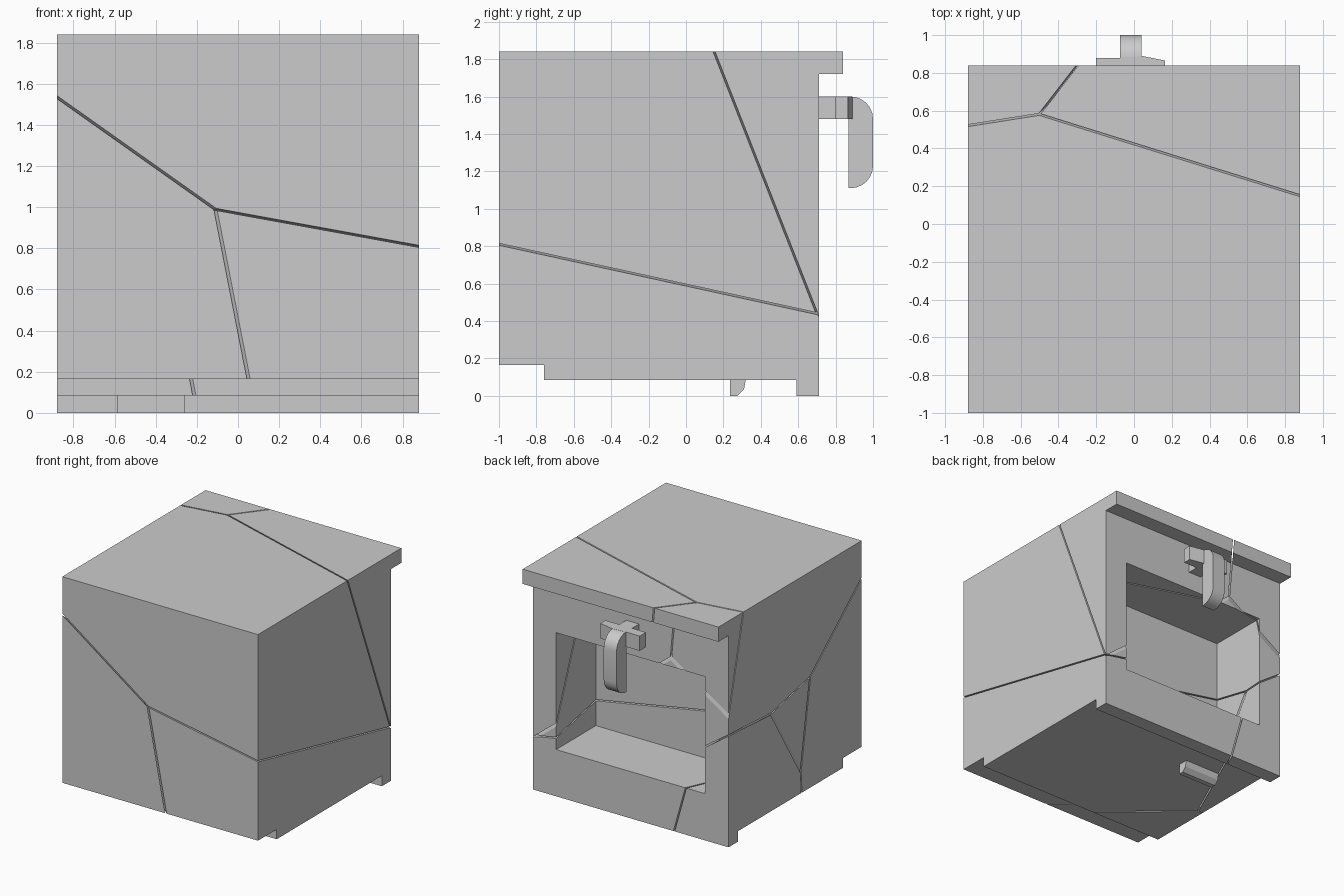
import bpy, bmesh, math
from mathutils import Vector

if "Cube" in bpy.data.objects:
    bpy.data.objects.remove(bpy.data.objects["Cube"])

HALF_GAP = 0.005


def add_object(name, bm):
    bmesh.ops.recalc_face_normals(bm, faces=bm.faces[:])
    mesh = bpy.data.meshes.new(name)
    bm.to_mesh(mesh)
    bm.free()
    ob = bpy.data.objects.new(name, mesh)
    bpy.context.collection.objects.link(ob)
    return ob


def prism(name, profile, lo, hi, axis):
    """Extrude a profile: (y, z) along x, or (x, y) along z."""
    bm = bmesh.new()
    place = (lambda a, b: (lo, a, b)) if axis == 'x' else (lambda a, b: (a, b, lo))
    face = bm.faces.new([bm.verts.new(place(a, b)) for a, b in profile])
    out = bmesh.ops.extrude_face_region(bm, geom=[face])
    step = Vector((hi - lo, 0, 0)) if axis == 'x' else Vector((0, 0, hi - lo))
    bmesh.ops.translate(bm, vec=step, verts=[v for v in out['geom'] if isinstance(v, bmesh.types.BMVert)])
    return add_object(name, bm)


def rect(a0, a1, b0, b1):
    return [(a0, b0), (a1, b0), (a1, b1), (a0, b1)]


def boolean(ob, other, operation):
    mod = ob.modifiers.new("cut", 'BOOLEAN')
    mod.operation, mod.object, mod.solver = operation, other, 'EXACT'
    deps = bpy.context.evaluated_depsgraph_get()
    mesh = bpy.data.meshes.new_from_object(ob.evaluated_get(deps))
    ob.modifiers.clear()
    ob.data = mesh


# Uncracked block: stepped underside and overhanging rear lip
block = prism("block", [(-1, .165), (-.76, .165), (-.76, .085), (.59, .085), (.59, 0), (.71, 0),
                        (.71, 1.72), (.84, 1.72), (.84, 1.84), (-1, 1.84)], -.88, .88, 'x')
# Rear pocket
pocket = prism("pocket", rect(.2, .9, .38, 1.33), -.67, .67, 'x')
boolean(block, pocket, 'DIFFERENCE')

# Each shard wins where its linear function (x, y, z, constant) is greatest
shards = {
    "upper_shard": (0, 0, 0, 0),
    "lower_right_shard": (-.182, -.218, -1, .752),
    "lower_left_shard": (-.792, -.928, -1.119, .093),
    "lower_back_shard": (-.826, .071, -1.18, .296),
    "upper_back_shard": (.3116, 1, .393, -1.147),
    "back_corner_shard": (-.223, 1.414, .345, -1.567),
}
for name, f in shards.items():
    bm = bmesh.new()
    bmesh.ops.create_cube(bm, size=6)
    for other, g in shards.items():
        if other == name:
            continue
        n = Vector(g[:3]) - Vector(f[:3])
        unit = n.normalized()
        point = -unit * ((g[3] - f[3]) / n.length + HALF_GAP)
        bmesh.ops.bisect_plane(bm, geom=bm.verts[:] + bm.edges[:] + bm.faces[:], dist=1e-6,
                               plane_co=point, plane_no=unit, clear_outer=True)
        rim = [e for e in bm.edges if e.is_boundary]
        if rim:
            bmesh.ops.holes_fill(bm, edges=rim, sides=0)
    boolean(add_object(name, bm), block, 'INTERSECT')

for helper in (block, pocket):
    bpy.data.objects.remove(helper, do_unlink=True)

# Catch under the block
prism("bottom_catch", [(.235, .09), (.235, 0), (.275, 0), (.31, .035), (.32, .09)], -.585, -.26, 'x')

# Rear handle: stem, crossbar and rounded hanging tab
prism("handle_stem", rect(-.075, .04, .70, .80), 1.48, 1.6, 'z')
prism("handle_crossbar", [(-.2, .80), (.165, .80), (.165, .865), (.04, .89), (-.075, .88), (-.2, .88)],
      1.48, 1.6, 'z')
arc = [math.radians(15 * i) for i in range(7)]
top = [(.88 + .12 * math.sin(t), 1.48 + .12 * math.cos(t)) for t in arc]
bottom = [(.88 + .12 * math.cos(t), 1.23 - .12 * math.sin(t)) for t in arc]
tab = prism("handle_tab", [(.87, 1.6)] + top + bottom + [(.87, 1.11)], -.075, .04, 'x')
bpy.ops.object.select_all(action='DESELECT')
tab.select_set(True)
bpy.context.view_layer.objects.active = tab
bpy.ops.object.shade_smooth_by_angle()
